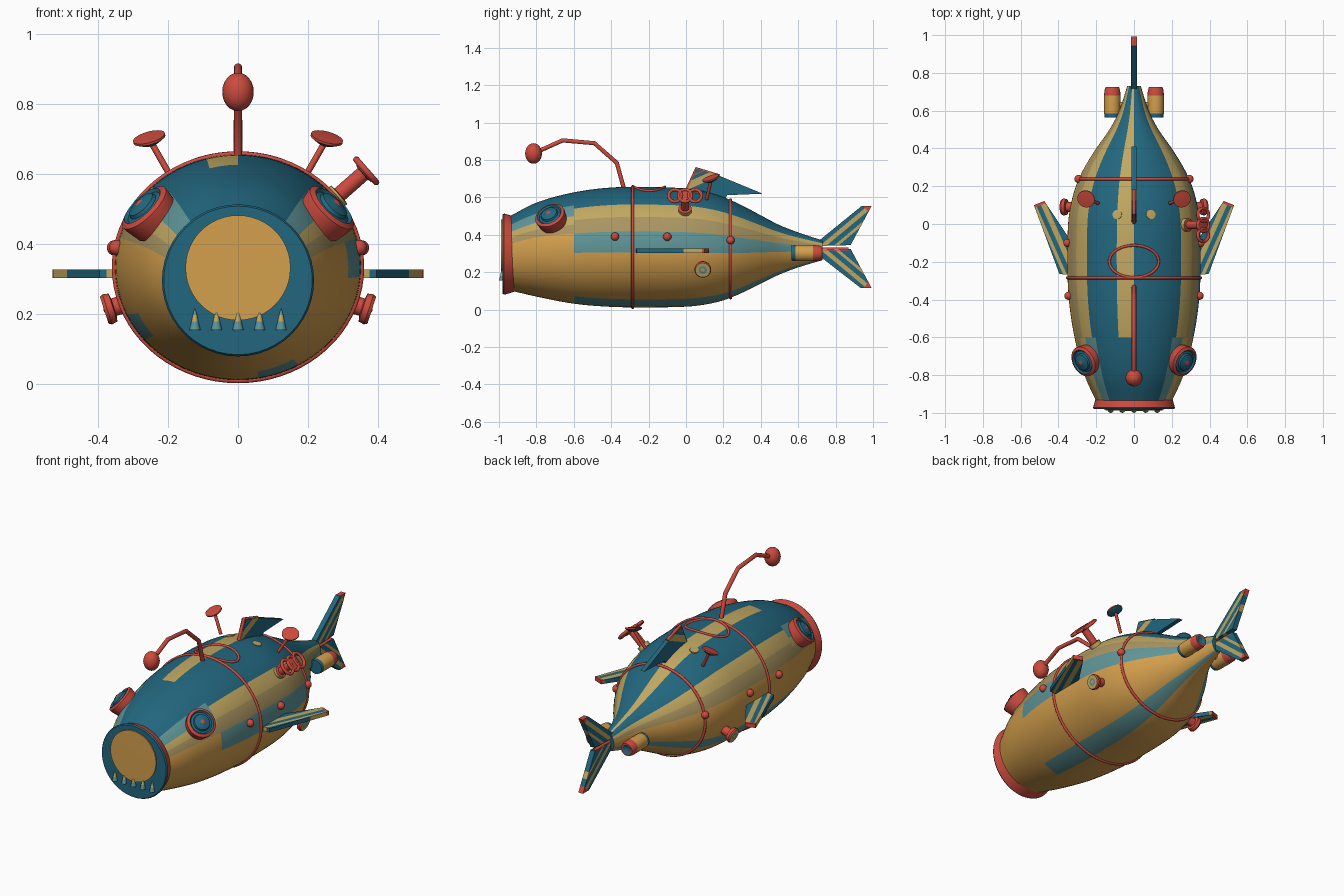
import bpy, bmesh, math
from mathutils import Vector, Matrix

if "Cube" in bpy.data.objects:
    bpy.data.objects.remove(bpy.data.objects["Cube"])

# ---- colours ----
COLS = {"deep_blue": (0.016, 0.135, 0.21), "light_teal": (0.115, 0.30, 0.31), "khaki": (0.53, 0.39, 0.12),
        "tan": (0.40, 0.30, 0.12), "gold": (0.66, 0.35, 0.075), "red": (0.61, 0.07, 0.048)}
MATS = []
for n, c in COLS.items():
    m = bpy.data.materials.new(n)
    m.diffuse_color = (*c, 1)
    m.use_nodes = True
    m.node_tree.nodes["Principled BSDF"].inputs["Base Color"].default_value = m.diffuse_color
    MATS.append(m)
BLUE, TEAL, KHAKI, TAN, GOLD, RED = range(6)


def finish(name, bm, angle=35):
    bmesh.ops.recalc_face_normals(bm, faces=bm.faces)
    me = bpy.data.meshes.new(name)
    bm.to_mesh(me)
    bm.free()
    for m in MATS:
        me.materials.append(m)
    ob = bpy.data.objects.new(name, me)
    bpy.context.collection.objects.link(ob)
    bpy.ops.object.select_all(action='DESELECT')
    ob.select_set(True)
    bpy.context.view_layer.objects.active = ob
    bpy.ops.object.shade_smooth_by_angle(angle=math.radians(angle))
    return ob


def lathe(name, prof, origin, axis, segs=32):
    """prof: (radius, height, material of the segment starting here)"""
    bm = bmesh.new()
    rot = Vector(axis).to_track_quat('Z', 'Y').to_matrix().to_4x4()
    mat = Matrix.Translation(origin) @ rot
    rings = []
    for r, h, _ in prof:
        if r < 1e-5:
            rings.append([bm.verts.new(mat @ Vector((0, 0, h)))] * segs)
        else:
            rings.append([bm.verts.new(mat @ Vector((r * math.cos(2 * math.pi * i / segs),
                         r * math.sin(2 * math.pi * i / segs), h))) for i in range(segs)])
    for k in range(len(prof) - 1):
        for i in range(segs):
            j = (i + 1) % segs
            vs = list(dict.fromkeys([rings[k][i], rings[k][j], rings[k + 1][j], rings[k + 1][i]]))
            bm.faces.new(vs).material_index = prof[k][2]
    return finish(name, bm)


def tube(name, pts, r, mat=RED, closed=False):
    cu = bpy.data.curves.new(name, 'CURVE')
    cu.dimensions = '3D'
    cu.bevel_depth, cu.bevel_resolution, cu.use_fill_caps = r, 3, True
    sp = cu.splines.new('POLY')
    sp.points.add(len(pts) - 1)
    for p, q in zip(sp.points, pts):
        p.co = (*q, 1)
    sp.use_cyclic_u = closed
    cu.materials.append(MATS[mat])
    ob = bpy.data.objects.new(name, cu)
    bpy.context.collection.objects.link(ob)
    bpy.ops.object.select_all(action='DESELECT')
    ob.select_set(True)
    bpy.context.view_layer.objects.active = ob
    bpy.ops.object.convert(target='MESH')
    bpy.ops.object.shade_smooth_by_angle(angle=math.radians(50))


def ball(name, c, r, scale=(1, 1, 1), mat=RED):
    bm = bmesh.new()
    bmesh.ops.create_uvsphere(bm, u_segments=20, v_segments=12, radius=r,
                              matrix=Matrix.Translation(c) @ Matrix.Diagonal((*scale, 1)))
    for f in bm.faces:
        f.material_index = mat
    finish(name, bm, 60)


# ---- hull: y, half width, top, bottom ----
SEC = [(-0.95, .195, .495, .105), (-0.8, .262, .572, .07), (-0.6, .315, .627, .032), (-0.4, .345, .653, .015),
       (-0.2, .353, .656, .012), (0, .349, .648, .016), (.1, .335, .632, .027), (.2, .308, .602, .05),
       (.3, .262, .557, .09), (.4, .2, .504, .14), (.5, .13, .452, .188), (.6, .078, .413, .226), (.73, .036, .37, .265)]


def hull_at(y):
    k = max(0, min(len(SEC) - 2, sum(1 for s in SEC if s[0] <= y) - 1))
    a, b = SEC[k], SEC[k + 1]
    p, n = SEC[max(0, k - 1)], SEC[min(len(SEC) - 1, k + 2)]
    h = b[0] - a[0]
    t = (y - a[0]) / h
    out = []
    for i in (1, 2, 3):
        m0, m1 = (b[i] - p[i]) / (b[0] - p[0]) * h, (n[i] - a[i]) / (n[0] - a[0]) * h
        out.append((2*t**3 - 3*t*t + 1) * a[i] + (t**3 - 2*t*t + t) * m0 + (3*t*t - 2*t**3) * b[i] + (t**3 - t*t) * m1)
    return out


def hull_pt(y, deg, off=0.0):
    w, top, bot = hull_at(y)
    a = math.radians(deg)
    return Vector(((w + off) * math.cos(a), y, (top + bot) / 2 + ((top - bot) / 2 + off) * math.sin(a)))


def hull_colour(y, d):
    e = d if d < 90 else 180 - d          # elevation on either side
    if y < -0.6:                          # plain nose with blended cheeks
        return BLUE if e > 50 else TEAL if e > 35 else KHAKI if e > 25 else TAN if e > 15 else GOLD
    if 90 < d < 105 or 30 < e < 45:
        return KHAKI
    if e > 45:
        return BLUE
    if e > 15:
        return TAN
    if -5 < d < 15 or -80 < d < -60 or 205 < d < 220:
        return TEAL
    return GOLD


bm = bmesh.new()
ys = [-0.95 + 0.035 * i for i in range(10)] + [-0.6 + 0.035 * i for i in range(39)]
rings = [[bm.verts.new(hull_pt(y, -90 + 5 * i)) for i in range(72)] for y in ys]
for k in range(len(ys) - 1):
    for i in range(72):
        j = (i + 1) % 72
        f = bm.faces.new((rings[k][i], rings[k][j], rings[k + 1][j], rings[k + 1][i]))
        f.material_index = hull_colour((ys[k] + ys[k + 1]) / 2, -87.5 + 5 * i)
bm.faces.new(rings[0])
bm.faces.new(rings[-1])
finish("hull", bm)

# ---- mouth ----
lathe("mouth_ring", [(0, -.02, RED), (.197, -.02, RED), (.205, 0, RED), (.217, .042, BLUE), (.212, .05, BLUE), (0, .053, BLUE)],
      (0, -.93, .297), (0, -1, 0), 48)
lathe("mouth_plate", [(.15, 0, GOLD), (.15, .006, GOLD), (0, .007, GOLD)], (0, -.982, .333), (0, -1, 0), 48)
for i in range(5):
    lathe("tooth", [(0, 0, KHAKI), (.016, 0, TEAL), (.010, .024, KHAKI), (.006, .044, TEAL), (0, .064, TEAL)],
          (-.123 + .0615 * i, -.984, .155), (0, 0, 1), 12)

# ---- hull hoops and top hatch rim ----
for y in (-.285, .238):
    tube("hull_hoop", [hull_pt(y, 5 * i, .001) for i in range(72)], .008, closed=True)
hatch = []
for i in range(40):
    a = 2 * math.pi * i / 40
    x, y = .13 * math.cos(a), -.198 + .085 * math.sin(a)
    hatch.append(hull_pt(y, math.degrees(math.acos(x / hull_at(y)[0])), .002))
tube("hatch_rim", hatch, .007, closed=True)

# ---- lure on a bent rod ----
tube("lure_rod", [(0, -.33, .64), (0, -.37, .785), (0, -.49, .89), (0, -.66, .905), (0, -.8, .842)], .012)
ball("lure_ball", (0, -.815, .835), .045, (1, 1, 1.22))

for s in (-1, 1):
    # eyes
    n = Vector((.65 * s, -.35, .67)).normalized()
    lathe("eye", [(.075, -.05, RED), (.083, -.005, RED), (.083, .01, RED), (.068, .018, BLUE), (.06, .01, BLUE), (.048, .014, BLUE),
                  (.044, .024, BLUE), (.028, .03, BLUE), (.012, .033, RED), (0, .04, RED)],
          Vector((.262 * s, -.725, .498)), n)
    # dishes on stalks
    tube("dish_stalk", [(.19 * s, .11, .59), (.25 * s, .135, .695)], .009)
    lathe("dish", [(0, -.012, BLUE), (.025, -.01, BLUE), (.047, .003, RED), (.047, .01, RED), (0, .014, RED)],
          (.252 * s, .135, .697), (.25 * s, -.33, .9))
    # side knobs
    lathe("side_knob", [(.026, -.05, RED), (.026, .015, RED), (.042, .018, RED), (.045, .035, RED), (.04, .044, KHAKI),
                        (.022, .044, TEAL), (.010, .044, GOLD), (0, .046, GOLD)], (.34 * s, .09, .225), (.93 * s, 0, -.3))
    # rivets
    for y, d in ((-.38, 10), (-.1, 10), (.238, 10)):
        ball("rivet", hull_pt(y, d if s > 0 else 180 - d, .005), .022)
    # studs on the back
    lathe("back_stud", [(.025, -.02, KHAKI), (.025, .004, KHAKI), (0, .006, KHAKI)],
          hull_pt(.05, 90 - 15 * s), (.25 * s, .1, 1), 20)
    # thrusters
    lathe("thruster", [(0, 0, BLUE), (.04, 0, BLUE), (.043, .02, GOLD), (.043, .115, RED), (.042, .14, RED), (.036, .16, RED),
                       (.028, .16, BLUE), (0, .14, BLUE)], (.115 * s, .565, .302), (0, 1, 0))
    tube("thruster_strut", [(0, .63, .31), (.1 * s, .63, .302)], .015, GOLD)

# ---- periscope valve on the right shoulder ----
ax = Vector((.75, 0, .66)).normalized()
base = Vector((.27, -.005, .525))
lathe("valve_pipe", [(.035, -.03, KHAKI), (.035, .025, RED), (.022, .027, RED), (.022, .115, RED), (.032, .117, RED),
                     (.032, .13, RED), (0, .132, RED)], base, ax, 24)
side = Vector((-ax.z, 0, ax.x))
for k in (-1, 0, 1):
    c = base + ax * .128 + Vector((0, .054 * k, 0))
    tube("valve_loop", [c + Vector((0, .034 * math.cos(a), 0)) + side * (.043 * math.sin(a))
                        for a in [2 * math.pi * i / 24 for i in range(24)]], .009, closed=True)


# ---- fins: striped slabs with red tips ----
def fin(name, pts, mat, thick, origin, along, stripes, tip):
    bm = bmesh.new()
    f = bm.faces.new([bm.verts.new((x, y, -thick / 2)) for x, y in pts])
    ex = bmesh.ops.extrude_face_region(bm, geom=[f])
    bmesh.ops.translate(bm, vec=(0, 0, thick), verts=[v for v in ex["geom"] if isinstance(v, bmesh.types.BMVert)])
    o, u = Vector((*origin, 0)), Vector((*along, 0)).normalized()
    v = Vector((-u.y, u.x, 0))
    for n, d in [(v, e) for s in stripes for e in s[:2]] + [(u, tip)]:
        bmesh.ops.bisect_plane(bm, geom=bm.verts[:] + bm.edges[:] + bm.faces[:], plane_co=o + n * d, plane_no=n)
    for f in bm.faces:
        c = f.calc_center_median() - o
        f.material_index = next((m for a, b, m in stripes if a < c.dot(v) < b), BLUE)
        if c.dot(u) > tip:
            f.material_index = RED
    bm.transform(mat)
    finish(name, bm, 30)


UP = Matrix(((0, 0, 1, 0), (1, 0, 0, 0), (0, 1, 0, 0), (0, 0, 0, 1)))
fin("dorsal_fin", [(-.01, .6), (.055, .755), (.18, .715), (.41, .62), (.22, .612), (.2, .57)], UP, .026,
    (0, .635), (.17, .075), [(.002, .04, KHAKI), (.058, .064, RED)], .5)
tube("dorsal_trim", [(0, 0, .63), (0, .055, .755), (0, .18, .715)], .009)
fin("tail_fin_upper", [(.69, .34), (.69, .352), (.94, .555), (.993, .555), (.88, .345)], UP, .03,
    (.70, .345), (.24, .2), [(-.075, -.06, KHAKI), (-.035, -.012, KHAKI)], .325)
fin("tail_fin_lower", [(.69, .325), (.88, .325), (.993, .115), (.935, .115), (.69, .305)], UP, .03,
    (.70, .32), (.24, -.2), [(.012, .035, KHAKI), (.06, .075, KHAKI)], .322)
tube("tail_trim", [(0, .72, .318), (0, .87, .318)], .0155)
for s in (-1, 1):
    M = Matrix.Translation((0, 0, .316)) @ Matrix.Diagonal((s, 1, 1, 1))
    fin("side_fin", [(.32, -.27), (.395, -.265), (.53, .1), (.475, .122), (.32, -.11)], M, .024,
        (.35, -.25), (.16, .36), [(-.03, -.012, KHAKI), (.012, .04, KHAKI)], .378)
